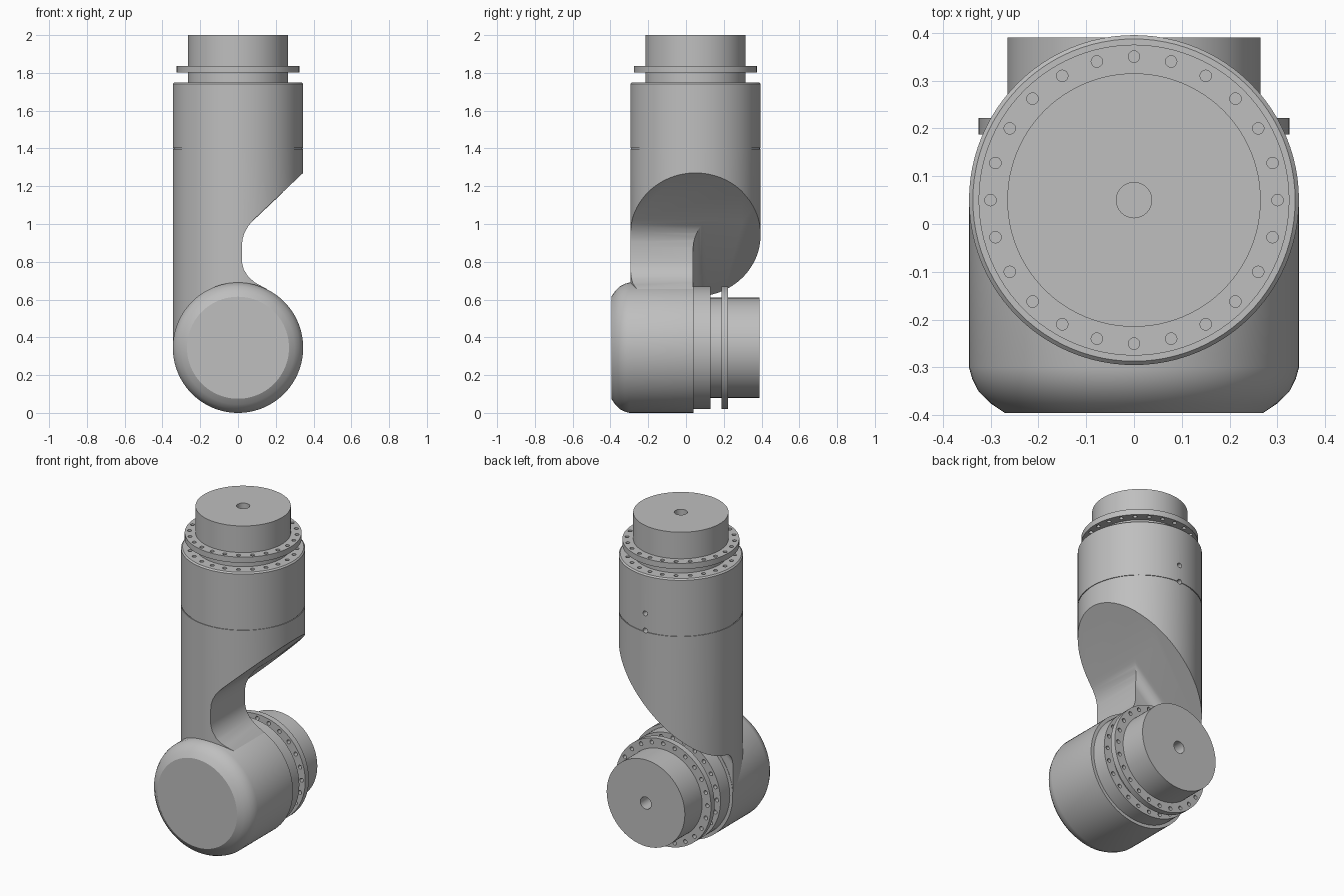
import bpy, bmesh, math
from mathutils import Matrix, Vector

cube = bpy.data.objects.get("Cube")
if cube:
    bpy.data.objects.remove(cube, do_unlink=True)

metal = bpy.data.materials.new("machined_grey")
metal.use_nodes = True
colour = (0.52, 0.52, 0.52, 1)
metal.diffuse_color = colour
metal.node_tree.nodes["Principled BSDF"].inputs["Base Color"].default_value = colour

R = 0.345        # housing radius
NECK = 0.265     # output shaft radius
FLANGE = 0.325   # bolted ring radius
UPPER = Matrix.Translation((0, 0.05, 0))
LOWER = Matrix.Translation((0, 0, R)) @ Matrix.Rotation(-math.pi / 2, 4, 'X')


def finish(name, bm):
    bmesh.ops.recalc_face_normals(bm, faces=bm.faces)
    mesh = bpy.data.meshes.new(name)
    bm.to_mesh(mesh)
    bm.free()
    mesh.materials.append(metal)
    ob = bpy.data.objects.new(name, mesh)
    bpy.context.collection.objects.link(ob)
    return ob


def lathe(name, profile, matrix, steps=96):
    """Revolve (radius, height) points and cap both ends."""
    bm = bmesh.new()
    rings = []
    for r, h in profile:
        rings.append([bm.verts.new(matrix @ Vector((
            r * math.cos(math.tau * i / steps),
            r * math.sin(math.tau * i / steps), h))) for i in range(steps)])
    for a, b in zip(rings, rings[1:]):
        for i in range(steps):
            j = (i + 1) % steps
            bm.faces.new((a[i], a[j], b[j], b[i]))
    bm.faces.new(rings[0])
    bm.faces.new(rings[-1])
    return finish(name, bm)


def add_drill(bm, matrix, radius, start, end, sides=16):
    place = matrix @ Matrix.Translation((0, 0, (start + end) / 2))
    bmesh.ops.create_cone(bm, cap_ends=True, segments=sides, radius1=radius,
                          radius2=radius, depth=end - start, matrix=place)


def drill_set(matrix, step, top):
    """Bolt circle through the flange into the step, plus the shaft bore."""
    bm = bmesh.new()
    for i in range(24):
        a = math.tau * i / 24
        spot = Matrix.Translation((0.3 * math.cos(a), 0.3 * math.sin(a), 0))
        add_drill(bm, matrix @ spot, 0.012, step - 0.05, step + 0.13)
    add_drill(bm, matrix, 0.037, top - 0.3, top + 0.05, 32)
    return bm


def prism(name, outline, y0, y1, fillet=0):
    """Extrude an (x, z) outline along y, rounding its first edge at y0."""
    bm = bmesh.new()
    near = [bm.verts.new((x, y0, z)) for x, z in outline]
    far = [bm.verts.new((x, y1, z)) for x, z in outline]
    bm.faces.new(near)
    bm.faces.new(far)
    for i in range(len(near)):
        j = (i + 1) % len(near)
        bm.faces.new((near[i], near[j], far[j], far[i]))
    bmesh.ops.recalc_face_normals(bm, faces=bm.faces)
    if fillet:
        edge = bm.edges.get((near[0], near[1]))
        bmesh.ops.bevel(bm, geom=[edge], offset=fillet, segments=8,
                        profile=0.5, affect='EDGES')
    return finish(name, bm)


def cut(ob, cutter):
    cutter.hide_render = True
    mod = ob.modifiers.new("cut", 'BOOLEAN')
    mod.operation = 'DIFFERENCE'
    mod.solver = 'EXACT'
    mod.object = cutter
    bpy.context.view_layer.objects.active = ob
    bpy.ops.object.modifier_apply(modifier=mod.name)
    bpy.data.objects.remove(cutter, do_unlink=True)


def shaft_end(step, ring, top):
    """Profile from the housing step through the flange to the shaft tip."""
    return [(NECK, step), (NECK, ring), (FLANGE, ring),
            (FLANGE, ring + 0.035), (NECK, ring + 0.035), (NECK, top)]


# Upright housing with seam groove, flange and shaft
upper = lathe("upper_housing", [
    (R, 0.345), (R, 1.397), (R - 0.004, 1.397), (R - 0.004, 1.403),
    (R, 1.403), (R, 1.742), (R - 0.008, 1.75)] + shaft_end(1.75, 1.802, 2.0),
    UPPER)

# Side scoop that leaves the leg
cut(upper, prism("scoop_cutter", [
    (0.5, 1.417), (0.085, 1.025), (0.055, 0.99), (0.035, 0.955),
    (0.024, 0.92), (0.02, 0.88), (0.02, 0.80), (0.03, 0.76),
    (0.055, 0.72), (0.09, 0.69), (0.15, 0.657), (0.2, 0.6),
    (0.25, 0.2), (0.5, 0.2)], -0.6, 0.3))

# Slanted underside behind the leg, with a rounded inner corner
cut(upper, prism("slant_cutter", [
    (0.6, 1.509), (-0.6, 0.375), (-0.6, 0.1), (0.6, 0.1)], 0.038, 0.7, 0.06))

# Bolt holes, bore and two service ports on the back
drills = drill_set(UPPER, 1.75, 2.0)
for z in (1.405, 1.51):
    add_drill(drills, Matrix.Translation((0, 0, z)) @ Matrix.Rotation(
        -math.pi / 2, 4, 'X'), 0.015, 0.33, 0.45)
cut(upper, finish("upper_drills", drills))

# Lower housing lying along y, with a rounded front cap
lower = lathe("lower_housing", [
    (0.27, -0.395), (0.30, -0.375), (0.325, -0.35), (0.338, -0.325),
    (R, -0.30), (R, 0.04), (FLANGE, 0.04), (FLANGE, 0.13)]
    + shaft_end(0.13, 0.187, 0.39), LOWER)
cut(lower, finish("lower_drills", drill_set(LOWER, 0.13, 0.39)))

# Smooth shading with crisp edges
for ob in (upper, lower):
    bpy.ops.object.select_all(action='DESELECT')
    ob.select_set(True)
    bpy.context.view_layer.objects.active = ob
    bpy.ops.object.shade_smooth_by_angle(angle=math.radians(30))
